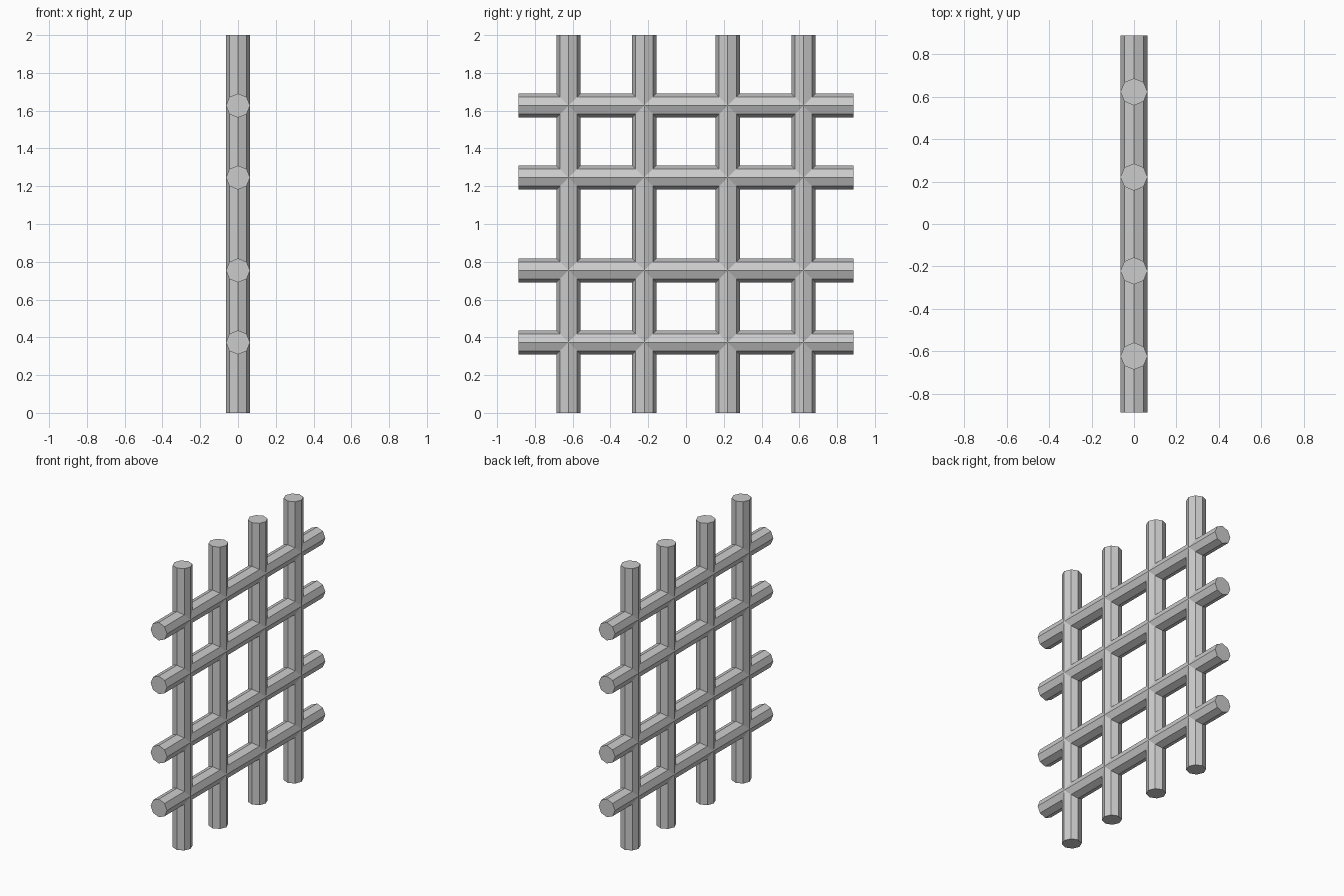
import bpy
from math import pi

if "Cube" in bpy.data.objects:
    bpy.data.objects.remove(bpy.data.objects["Cube"])

RADIUS = 0.064
HEIGHT = 2.0
WIDTH = 1.776


def bar(name, length, location, rotation=(0, 0, 0)):
    """Flat-shaded octagonal bar with a corner facing +x."""
    bpy.ops.mesh.primitive_cylinder_add(vertices=8, radius=RADIUS, depth=length,
                                        location=location, rotation=rotation)
    obj = bpy.context.object
    obj.name = name
    return obj


# Upright bars
for i, y in enumerate((-0.622, -0.221, 0.221, 0.622)):
    bar(f"upright_bar_{i + 1}", HEIGHT, (0, y, HEIGHT / 2))

# Horizontal cross bars, mirrored about mid height
for i, dz in enumerate((-0.627, -0.246, 0.246, 0.627)):
    bar(f"cross_bar_{i + 1}", WIDTH, (0, 0, HEIGHT / 2 + dz), (pi / 2, 0, 0))
